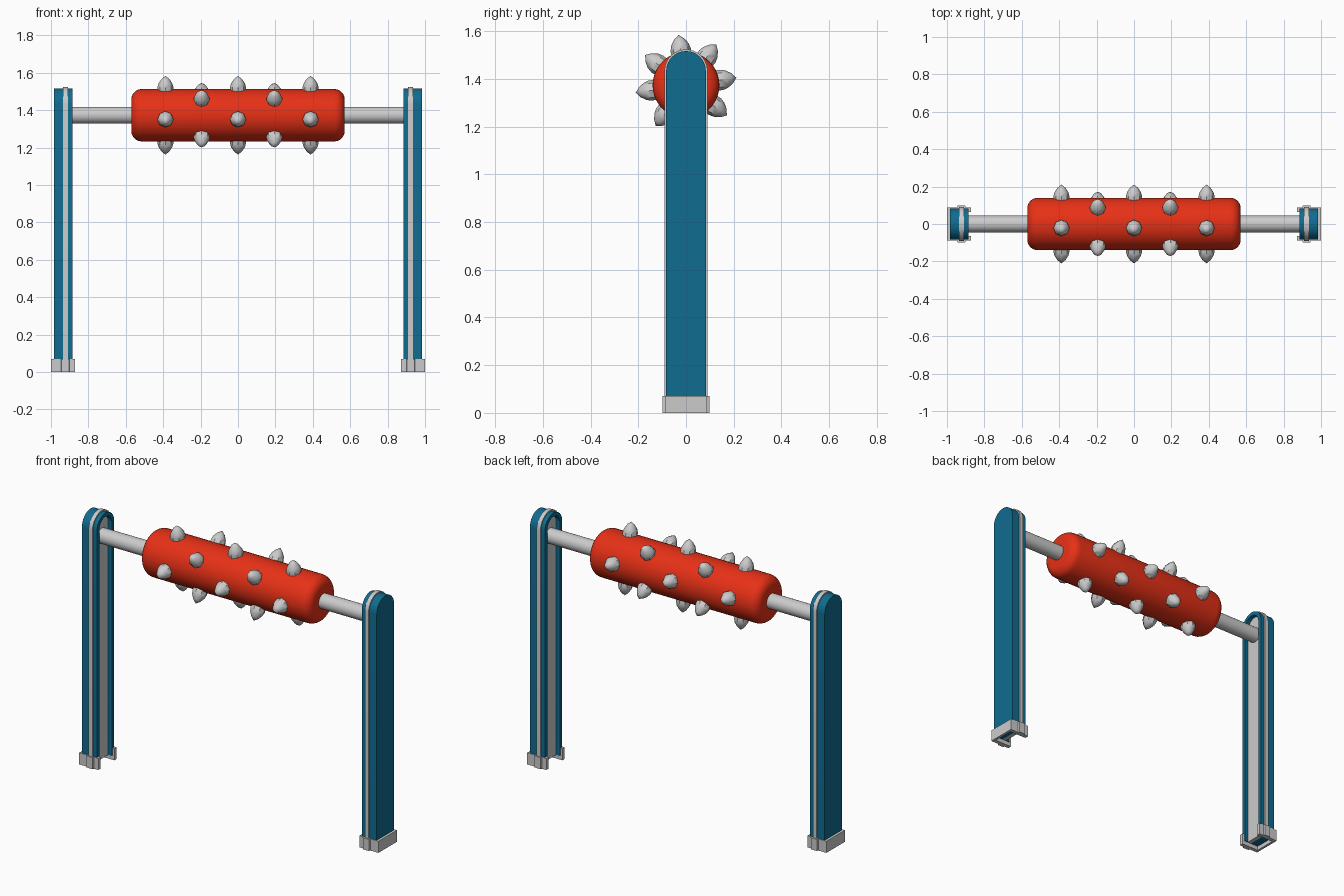
import bpy, bmesh, math
from mathutils import Matrix

if "Cube" in bpy.data.objects:
    bpy.data.objects.remove(bpy.data.objects["Cube"])

AXIS_Z = 1.373


def material(name, rgb):
    m = bpy.data.materials.new(name)
    m.diffuse_color = (*rgb, 1)
    m.use_nodes = True
    m.node_tree.nodes["Principled BSDF"].inputs["Base Color"].default_value = m.diffuse_color
    return m


RED = material("red_paint", (0.8, 0.03, 0.008))
BLUE = material("blue_paint", (0.005, 0.15, 0.28))


def finish(name, bm, mat=None, angle=35):
    bmesh.ops.remove_doubles(bm, verts=bm.verts, dist=1e-5)
    bmesh.ops.recalc_face_normals(bm, faces=bm.faces)
    me = bpy.data.meshes.new(name)
    bm.to_mesh(me)
    bm.free()
    ob = bpy.data.objects.new(name, me)
    bpy.context.collection.objects.link(ob)
    if mat:
        me.materials.append(mat)
    bpy.ops.object.select_all(action='DESELECT')
    ob.select_set(True)
    bpy.context.view_layer.objects.active = ob
    bpy.ops.object.shade_smooth_by_angle(angle=math.radians(angle))
    return ob


def prism(name, points, offset, mat=None):
    """Extrude a closed outline of 3D points by an offset vector."""
    bm = bmesh.new()
    face = bm.faces.new([bm.verts.new(p) for p in points])
    ext = bmesh.ops.extrude_face_region(bm, geom=[face])
    verts = [g for g in ext["geom"] if isinstance(g, bmesh.types.BMVert)]
    bmesh.ops.translate(bm, verts=verts, vec=offset)
    return finish(name, bm, mat)


def lathe(bm, profile, steps, matrix):
    """Revolve (radius, height) points about local z, then place them."""
    verts = [bm.verts.new((r, 0, h)) for r, h in profile]
    edges = [bm.edges.new(p) for p in zip(verts, verts[1:])]
    before = set(bm.verts) - set(verts)
    bmesh.ops.spin(bm, geom=verts + edges, cent=(0, 0, 0), axis=(0, 0, 1),
                   angle=math.tau, steps=steps, use_duplicate=False)
    bmesh.ops.transform(bm, matrix=matrix, verts=[v for v in bm.verts if v not in before])


def arch(half, z0, steps=20):
    """Upside-down U path as (y, z) points, round at the top."""
    cz = 1.433
    arc = [(half * math.cos(math.pi * i / steps), cz + half * math.sin(math.pi * i / steps))
           for i in range(steps + 1)]
    return [(half, z0)] + arc + [(-half, z0)]


# Posts: solid outer slab, grey plate, open inner frame, U-shaped foot
for side, s in (("left", -1), ("right", 1)):
    def outline(pts, x):
        return [(s * x, y, z) for y, z in pts]

    prism(side + "_post_slab", outline(arch(0.083, 0.025), 0.934), (s * 0.051, 0, 0), BLUE)
    prism(side + "_post_plate", outline(arch(0.09, 0.025), 0.91), (s * 0.025, 0, 0))
    frame = arch(0.083, 0.025) + arch(0.06, 0.025)[::-1]
    prism(side + "_post_frame", outline(frame, 0.885), (s * 0.026, 0, 0), BLUE)

    half = [(0.985, 0.0), (0.985, 0.065), (0.872, 0.065), (0.872, 0.088), (0.9, 0.088),
            (0.903, 0.098), (0.943, 0.098), (0.946, 0.088), (1.0, 0.088)]
    foot = half[1:] + [(x, -y) for x, y in half[:0:-1]]
    prism(side + "_foot", [(s * x, y, 0) for x, y in foot], (0, 0, 0.07))

# Axle bar
to_x = Matrix.Translation((0, 0, AXIS_Z)) @ Matrix.Rotation(math.pi / 2, 4, 'Y')
bm = bmesh.new()
lathe(bm, [(0, -0.925), (0.045, -0.925), (0.045, 0.925), (0, 0.925)], 32, to_x)
finish("axle_bar", bm)

# Roller with rounded ends
R, L, F = 0.14, 0.57, 0.055
corner = [(R - F + F * math.sin(a), L - F + F * math.cos(a))
          for a in (math.pi / 2 * i / 6 for i in range(7))]
profile = [(0, L)] + corner + [(r, -h) for r, h in corner[::-1]] + [(0, -L)]
bm = bmesh.new()
lathe(bm, profile, 40, to_x)
finish("roller", bm, RED)

# Pointed studs: five rings of four, alternately turned by 45 degrees
bm = bmesh.new()
stud = [(0, 0.115), (0.041, 0.115), (0.043, 0.15), (0.037, 0.172), (0.022, 0.195), (0, 0.213)]
for ring in range(5):
    for k in range(4):
        a = math.radians(8.5 + 45 * (ring % 2) + 90 * k)
        place = (Matrix.Translation((0.194 * (ring - 2), 0, AXIS_Z))
                 @ Matrix.Rotation(a - math.pi / 2, 4, 'X'))
        lathe(bm, stud, 8, place)
finish("roller_studs", bm, None, 40)
